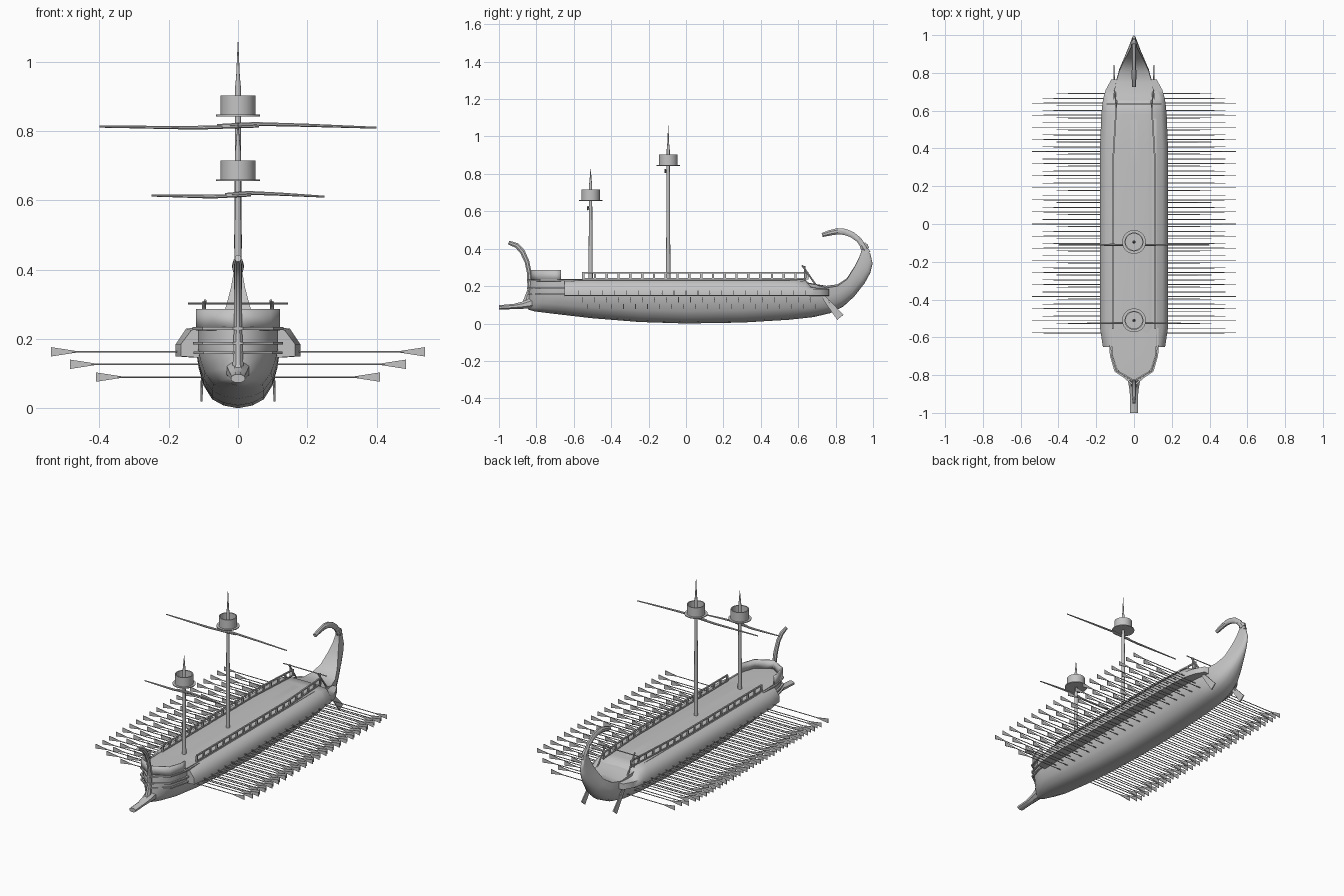
import bpy, bmesh, math
from mathutils import Vector as V

if "Cube" in bpy.data.objects:
    bpy.data.objects.remove(bpy.data.objects["Cube"])

wood = bpy.data.materials.new("weathered grey")
wood.diffuse_color = (0.55, 0.55, 0.55, 1)
wood.use_nodes = True
wood.node_tree.nodes["Principled BSDF"].inputs["Base Color"].default_value = wood.diffuse_color
X, Z = V((1, 0, 0)), V((0, 0, 1))


def loft(bm, rings, caps=True):
    """Skin a row of closed rings."""
    vs = [[bm.verts.new(p) for p in r] for r in rings]
    n = len(vs[0])
    for a, b in zip(vs, vs[1:]):
        for i in range(n):
            bm.faces.new((a[i], a[(i + 1) % n], b[(i + 1) % n], b[i]))
    if caps:
        bm.faces.new(vs[0])
        bm.faces.new(vs[-1])


def sweep(bm, path, sizes, ref=X, n=8):
    """Sweep an ellipse or box: sizes are (half size along ref, half size across)."""
    path = [V(p) for p in path]
    if isinstance(sizes, tuple):
        sizes = [sizes] * len(path)
    rings = []
    for i, p in enumerate(path):
        t = (path[min(i + 1, len(path) - 1)] - path[max(i - 1, 0)]).normalized()
        u = (ref - t * ref.dot(t)).normalized()
        v = t.cross(u)
        k = math.sqrt(2) if n == 4 else 1
        ang = [2 * math.pi * (j + 0.5) / n for j in range(n)]
        a, b = sizes[i]
        rings.append([p + u * a * k * math.cos(q) + v * b * k * math.sin(q) for q in ang])
    loft(bm, rings)


def lathe(bm, y, profile, n=24):
    """Turn (radius, height) points about a vertical axis."""
    loft(bm, [[V((r * math.cos(2 * math.pi * j / n), y + r * math.sin(2 * math.pi * j / n), z))
               for j in range(n)] for r, z in profile])


def finish(bm, name, mirror=False, angle=35):
    bmesh.ops.recalc_face_normals(bm, faces=bm.faces)
    me = bpy.data.meshes.new(name)
    bm.to_mesh(me)
    bm.free()
    me.materials.append(wood)
    ob = bpy.data.objects.new(name, me)
    bpy.context.collection.objects.link(ob)
    bpy.ops.object.select_all(action='DESELECT')
    ob.select_set(True)
    bpy.context.view_layer.objects.active = ob
    bpy.ops.object.shade_smooth_by_angle(angle=math.radians(angle))
    if mirror:
        m = ob.modifiers.new("mirror", 'MIRROR')
        m.use_mirror_merge = False
    return ob


# Hull: keel y, keel z, gunwale y, gunwale z, half width
stations = [
    (-.845, .075, -.83, .235, .018), (-.81, .065, -.80, .235, .06), (-.77, .06, -.77, .235, .09),
    (-.69, .05, -.69, .235, .115), (-.5, .028, -.5, .235, .12), (-.25, .008, -.25, .235, .12),
    (0, 0, 0, .235, .12), (.3, .005, .3, .235, .12), (.55, .02, .55, .235, .118),
    (.68, .034, .68, .21, .11), (.77, .055, .75, .19, .095), (.84, .09, .81, .20, .078),
    (.90, .145, .86, .235, .055), (.955, .215, .90, .30, .033), (.985, .27, .925, .35, .02),
    (.998, .32, .94, .39, .013), (.985, .375, .94, .405, .011)]
half = [(.35, .035), (.62, .11), (.83, .28), (.95, .5), (1, .68), (1, 1)]
section = [(-w, h) for w, h in reversed(half)] + [(0, 0)] + half
bm = bmesh.new()
rings = []
for yk, zk, yg, zg, w in stations:
    ring = [V((w * s, yk + (yg - yk) * h, zk + (zg - zk) * h)) for s, h in section]
    crown = .12 * w if yg > .7 else .03 * w
    rings.append(ring + [V((0, yg, zg + crown))])
loft(bm, rings)
finish(bm, "hull", angle=60)

# Outrigger boxes and cambered deck: y, half width, top edge height
bm = bmesh.new()
rings = []
for y, w, top in [(-.65, .165, .225), (-.55, .18, .23), (.4, .18, .23), (.58, .173, .23),
                  (.64, .167, .225), (.67, .162, .192), (.71, .15, .187), (.765, .12, .185)]:
    side = [(w - .055, .146), (w, .15), (w, min(.185, top)), (w - .03, top), (w * .4, top + .008)]
    rings.append([V((x, y, z)) for x, z in side] + [V((-x, y, z)) for x, z in reversed(side)])
loft(bm, rings)
finish(bm, "outrigger_deck", angle=62)

# Ram at the waterline
bm = bmesh.new()
sweep(bm, [(0, -.77, .115), (0, -.83, .108), (0, -.87, .098), (0, -.92, .091), (0, -1, .086)],
      [(.042, .04), (.034, .032), (.027, .021), (.022, .015), (.022, .013)])
finish(bm, "ram")

# Curved stem post
bm = bmesh.new()
sweep(bm, [(0, -.85, .1), (0, -.835, .18), (0, -.838, .27), (0, -.85, .33), (0, -.875, .385),
           (0, -.905, .417), (0, -.948, .433)],
      [(.018, .03), (.014, .014), (.012, .013), (.012, .014), (.011, .015), (.011, .015), (.009, .011)])
finish(bm, "stem_post")

# Curled stern ornament with its collar
bm = bmesh.new()
sweep(bm, [(0, .965, .375), (0, .95, .41), (0, .925, .447), (0, .89, .474), (0, .85, .490),
           (0, .81, .493), (0, .77, .485), (0, .728, .473)],
      [(.013, .024), (.012, .016), (.011, .016), (.012, .017), (.012, .018), (.013, .018),
       (.013, .016), (.012, .012)])
sweep(bm, [(0, .962, .395), (0, .953, .41), (0, .943, .425)], [(.014, .02), (.018, .024), (.014, .018)])
finish(bm, "stern_curl")

# Bow bulwark
bm = bmesh.new()
plan = [(.117, -.668), (.117, -.7), (.092, -.778), (.045, -.803), (0, -.83)]
plan += [(-x, y) for x, y in reversed(plan[:-1])]
low, high = [[bm.verts.new((x, y, z)) for x, y in plan] for z in (.225, .286)]
for i in range(len(plan) - 1):
    bm.faces.new((low[i], low[i + 1], high[i + 1], high[i]))
ob = finish(bm, "bow_bulwark")
sol = ob.modifiers.new("thickness", 'SOLIDIFY')
sol.thickness, sol.offset = .008, 0

# Wales wrapping the bow
bm = bmesh.new()
for z, g in [(.16, .003), (.188, .005), (.23, .006)]:
    pts = [(.12 + g, -.55), (.12 + g, -.67), (.115 + g, -.7), (.093 + g, -.778), (.05, -.81), (.012, -.845)]
    pts += [(-x, y) for x, y in reversed(pts)]
    sweep(bm, [(x, y, z) for x, y in pts], (.004, .005), Z, 4)
finish(bm, "bow_wales")


# Deck railing
def rail_x(y):
    return .113 - max(0, y - .3) * .06


bm = bmesh.new()
ends = [-.555, .3, .655]
for z, h in [(.272, .004), (.239, .003)]:
    sweep(bm, [(rail_x(y), y, z) for y in ends], (h, .004), Z, 4)
for i in range(20):
    y = -.55 + i * .0631
    sweep(bm, [(rail_x(y), y, .235), (rail_x(y), y, .27)], (.004, .006), X, 4)
finish(bm, "deck_railing", True)

# Stern crossbar and its posts
bm = bmesh.new()
sweep(bm, [(-.145, .635, .303), (.145, .635, .303)], (.003, .003), Z)
for s in (-1, 1):
    sweep(bm, [(s * .1, .635, .19), (s * .1, .635, .308)], (.004, .004))
finish(bm, "stern_crossbar")

# Steering oars
bm = bmesh.new()
sweep(bm, [(.095, .62, .312), (.102, .72, .17), (.104, .77, .11)], (.004, .005))
sweep(bm, [(.104, .725, .155), (.104, .76, .113), (.105, .825, .033)],
      [(.003, .007), (.003, .014), (.003, .021)], X, 4)
finish(bm, "steering_oars", True)

# Three banks of oars: inner end, outer end, height, first y
for name, x0, x1, z, y0 in [("lower_oars", .09, .41, .09, -.526), ("middle_oars", .1, .485, .127, -.552),
                            ("upper_oars", .15, .54, .163, -.576)]:
    bm = bmesh.new()
    for i in range(20):
        y = y0 + i * .064
        sweep(bm, [(x0, y, z), (x1 - .06, y, z)], (.0024, .0024), Z, 6)
        sweep(bm, [(x1 - .075, y, z), (x1, y, z)], [(.002, .0015), (.0135, .0015)], Z, 4)
    finish(bm, name, True)

# Masts with fighting tops and two-piece yards: y, basket base, tip, yard height, yard half length
for name, y, b, tip, zy, L in [("main", -.095, .846, 1.058, .812, .4), ("fore", -.51, .659, .825, .613, .25)]:
    bm = bmesh.new()
    lathe(bm, y, [(.012, .2), (.0085, b), (.0085, b + .08), (.0055, b + .11), (.0008, tip)], 12)
    finish(bm, name + "_mast")

    bm = bmesh.new()
    lathe(bm, y, [(.01, b - .003), (.063, b - .003), (.063, b + .002), (.05, b + .002), (.05, b + .057),
                  (.044, b + .057), (.044, b + .006), (.01, b + .006)])
    finish(bm, name + "_fighting_top")

    bm = bmesh.new()
    sweep(bm, [(-L, y - .015, zy + .001), (-.3 * L, y - .015, zy - .002), (.15 * L, y - .015, zy + .003)],
          [(.003, .003), (.006, .006), (.005, .005)], Z)
    sweep(bm, [(-.15 * L, y - .015, zy + .004), (.12 * L, y - .015, zy + .009), (.5 * L, y - .015, zy + .005),
               (L, y - .015, zy - .002)], [(.005, .005), (.006, .006), (.005, .005), (.003, .003)], Z)
    finish(bm, name + "_yard")
